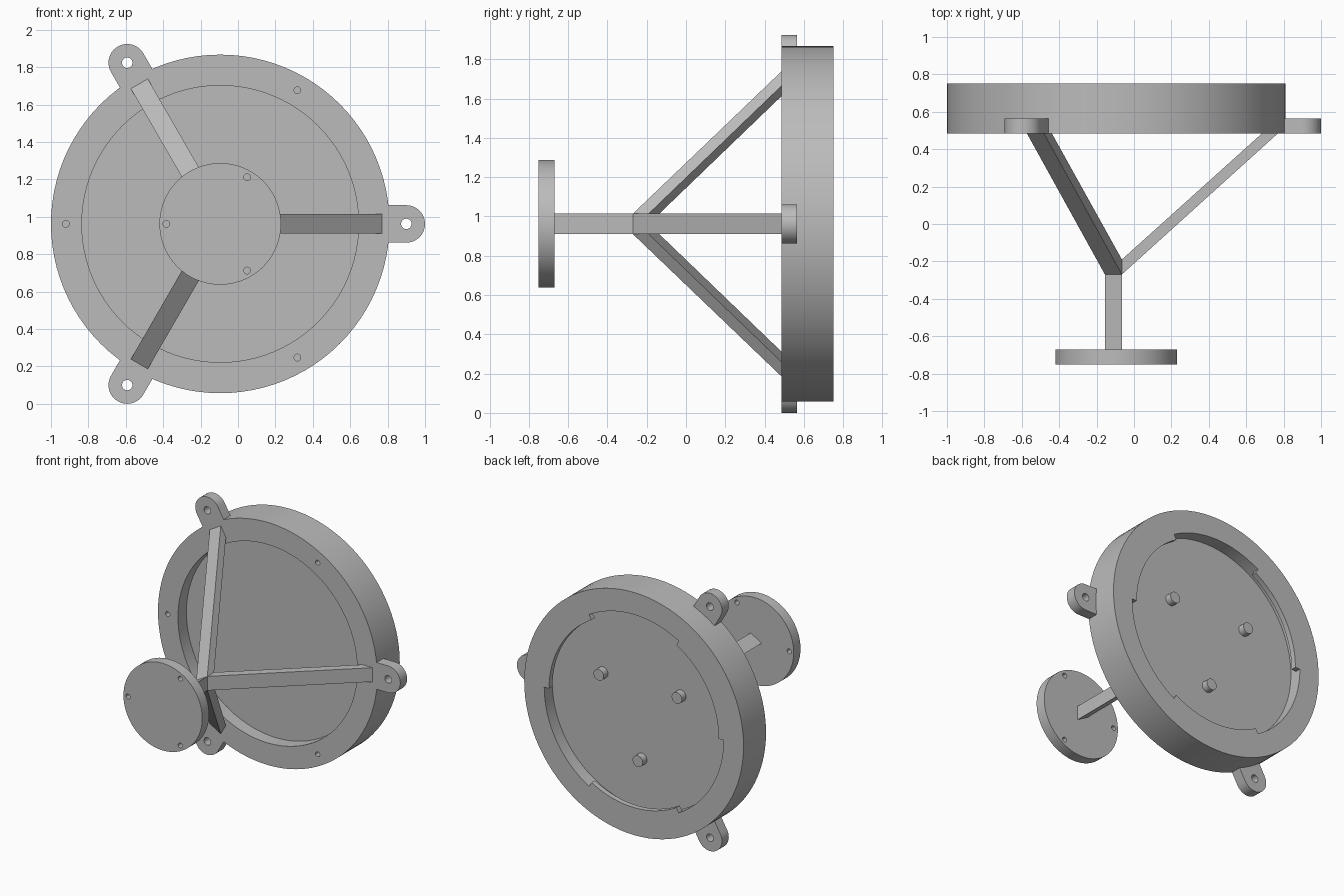
import bpy, bmesh
from math import sin, cos, pi, radians
from mathutils import Matrix, Vector

if "Cube" in bpy.data.objects:
    bpy.data.objects.remove(bpy.data.objects["Cube"])

CENTRE = Vector((-0.095, 0, 0.962))
RING_R, BORE_R = 0.905, 0.74
FRONT, BACK = 0.485, 0.75
SIDES = {"left": 0, "upper_right": 120, "lower_right": 240}

grey = bpy.data.materials.new("plain_grey")
grey.use_nodes = True
grey.diffuse_color = (0.5, 0.5, 0.5, 1)
grey.node_tree.nodes["Principled BSDF"].inputs["Base Color"].default_value = (0.5, 0.5, 0.5, 1)


def arc(r, start=0, end=360, steps=96, cx=0):
    """Points on an arc in the x-z plane, degrees measured from +x towards +z."""
    count = steps if end - start == 360 else steps + 1
    angles = [radians(start + (end - start) * i / steps) for i in range(count)]
    return [(cx + r * cos(a), r * sin(a)) for a in angles]


def loft(name, first, second, angle=0):
    """Solid between two matching outlines, turned about the main axis."""
    bm = bmesh.new()
    a = [bm.verts.new(p) for p in first]
    b = [bm.verts.new(p) for p in second]
    bm.faces.new(a)
    bm.faces.new(b)
    for i in range(len(a)):
        j = (i + 1) % len(a)
        bm.faces.new((a[i], a[j], b[j], b[i]))
    bmesh.ops.recalc_face_normals(bm, faces=bm.faces)
    turn = Matrix.Rotation(radians(-angle), 4, 'Y')
    bm.transform(Matrix.Translation(CENTRE) @ turn)
    mesh = bpy.data.meshes.new(name)
    bm.to_mesh(mesh)
    bm.free()
    mesh.materials.append(grey)
    obj = bpy.data.objects.new(name, mesh)
    bpy.context.collection.objects.link(obj)
    return obj


def prism(name, outline, y0, y1, angle=0):
    return loft(name, [(x, y0, z) for x, z in outline], [(x, y1, z) for x, z in outline], angle)


def activate(obj):
    bpy.ops.object.select_all(action='DESELECT')
    obj.select_set(True)
    bpy.context.view_layer.objects.active = obj


def cut(obj, outline, y0, y1, angle=0):
    cutter = prism("cutter", outline, y0, y1, angle)
    mod = obj.modifiers.new("cut", 'BOOLEAN')
    mod.operation, mod.solver, mod.object = 'DIFFERENCE', 'EXACT', cutter
    activate(obj)
    bpy.ops.object.modifier_apply(modifier=mod.name)
    bpy.data.objects.remove(cutter)


parts = []

# Ring housing: recessed on both sides around a thin middle plate
housing = prism("ring_housing", arc(RING_R), FRONT, BACK)
cut(housing, arc(BORE_R), FRONT - 0.1, FRONT + 0.1)
cut(housing, arc(BORE_R), BACK - 0.095, BACK + 0.1)
parts.append(housing)

# Round foot plate
foot = prism("foot_plate", arc(0.325), -0.75, -0.67)
parts.append(foot)

# Screw holes: blind in the ring, through in the foot
for angle in (60, 180, 300):
    cut(housing, arc(0.018, steps=20, cx=0.825), FRONT - 0.1, FRONT + 0.1, angle)
    cut(foot, arc(0.018, steps=20, cx=0.288), -0.85, -0.6, angle)

# Triangular stem joining the foot to the arms
parts.append(prism("stem", arc(0.0605, 60, 420, 3), -0.67, -0.19))

for side, angle in SIDES.items():
    # Slanted arm from the stem to the ring front
    profile = [(0.03, -0.27), (0.865, FRONT), (0.78, FRONT), (0.03, -0.19)]
    parts.append(loft(side + "_arm", [(r, y, -0.0525) for r, y in profile],
                      [(r, y, 0.0525) for r, y in profile], angle))
    # Rounded mounting ear with a hole
    ear = prism(side + "_ear", [(0.89, -0.1)] + arc(0.1, -90, 90, 24, 0.995) + [(0.89, 0.1)],
                FRONT, FRONT + 0.08, angle)
    cut(ear, arc(0.028, steps=24, cx=0.995), FRONT - 0.1, FRONT + 0.2, angle)
    parts.append(ear)
    # Locking lip along the back opening, with a gap beneath it
    lip = arc(BORE_R, 0, 60, 16) + arc(0.70, 0, 60, 16)[::-1]
    parts.append(prism(side + "_lip", lip, BACK - 0.04, BACK, angle))
    # Peg on the back of the middle plate
    parts.append(prism(side + "_peg", arc(0.042, steps=32, cx=0.372),
                       BACK - 0.1, BACK - 0.045, angle + 30))

for obj in parts:
    activate(obj)
    bpy.ops.object.shade_smooth_by_angle(angle=radians(30))
